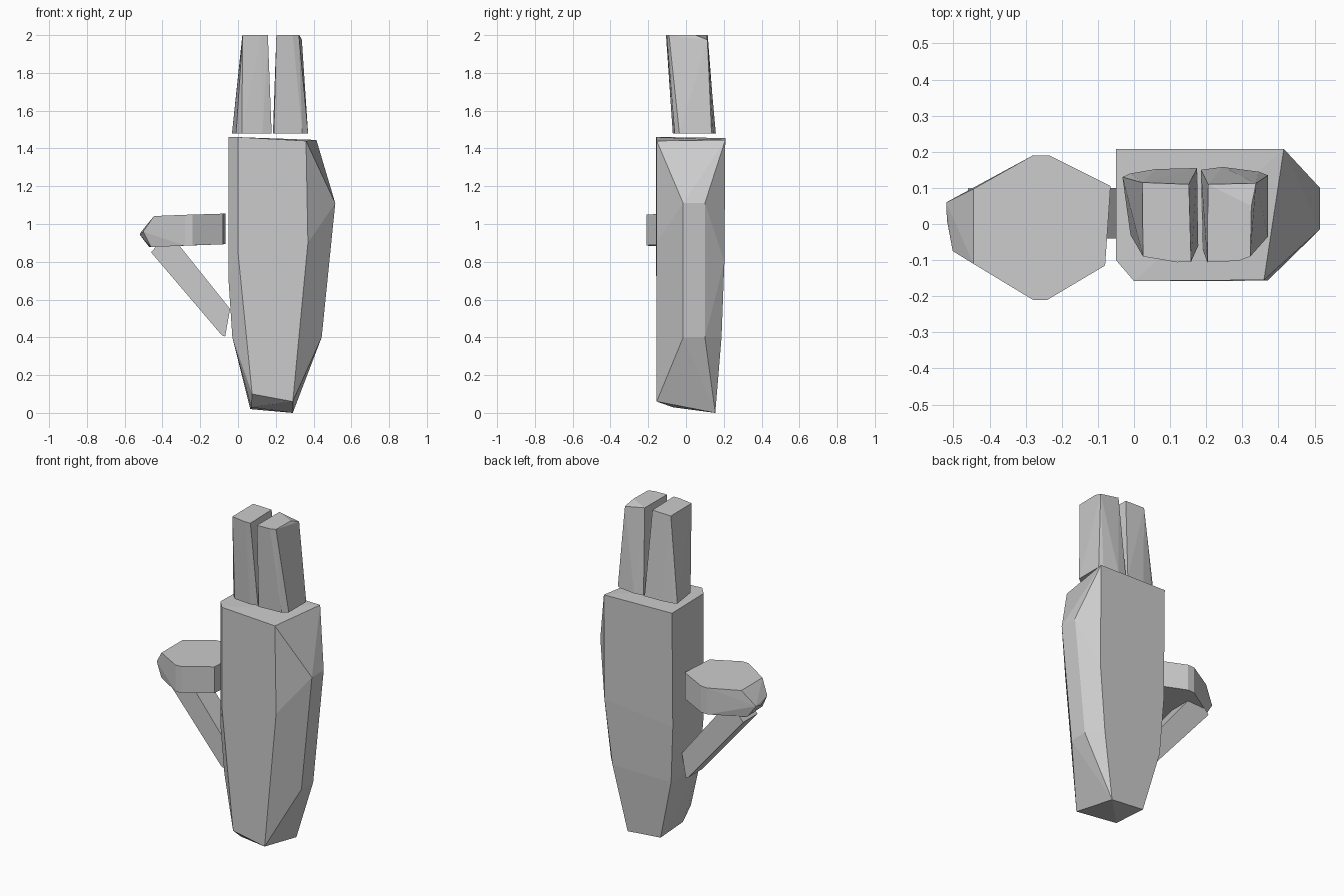
import bpy, bmesh, math


def hull(name, pts):
    """Faceted solid wrapped around a few corner points."""
    bm = bmesh.new()
    for p in pts:
        bm.verts.new(p)
    res = bmesh.ops.convex_hull(bm, input=bm.verts[:])
    loose = [v for v in bm.verts if not v.link_faces]
    bmesh.ops.delete(bm, geom=loose, context='VERTS')
    bmesh.ops.dissolve_limit(bm, angle_limit=math.radians(1.5),
                             verts=bm.verts[:], edges=bm.edges[:])
    bmesh.ops.recalc_face_normals(bm, faces=bm.faces[:])
    me = bpy.data.meshes.new(name)
    bm.to_mesh(me)
    bm.free()
    ob = bpy.data.objects.new(name, me)
    bpy.context.collection.objects.link(ob)
    return ob


def at(z, outline):
    return [(x, y, z) for x, y in outline]


# Main body: tapered slab with a bulging right side
body = [
    # top rim
    (-0.05, -0.10, 1.46), (0.0, -0.158, 1.46), (0.36, -0.155, 1.44),
    (0.415, 0.208, 1.445), (-0.05, 0.208, 1.455),
    # left and front edges
    (-0.05, -0.10, 0.70), (-0.05, 0.20, 0.75), (0.0, -0.158, 0.85),
    (0.37, -0.157, 0.90), (-0.03, -0.09, 0.40), (-0.03, 0.188, 0.40),
    # right bulge
    (0.515, -0.015, 1.11), (0.515, 0.10, 1.11),
    (0.443, -0.015, 0.40), (0.443, 0.10, 0.40),
    (0.415, 0.203, 0.80), (0.37, 0.188, 0.40),
    # foot
    (0.075, -0.155, 0.10), (0.29, -0.155, 0.06),
    (0.065, 0.155, 0.02), (0.29, 0.155, 0.0), (0.07, -0.07, 0.03),
]
hull("body", body)

# Two upright prongs leaning forward
hull("left_prong", at(1.48, [
    (-0.032, 0.13), (-0.01, 0.14), (0.06, 0.152), (0.175, 0.155),
    (0.178, -0.06), (0.13, -0.07), (0.02, -0.06), (-0.01, -0.03)]) +
    at(2.0, [(0.023, 0.115), (0.152, 0.11), (0.158, -0.105), (0.12, -0.106),
             (0.025, -0.09)]))
hull("right_prong", at(1.48, [
    (0.185, 0.15), (0.245, 0.158), (0.345, 0.145), (0.371, 0.135),
    (0.371, -0.035), (0.34, -0.06), (0.19, -0.07)]) +
    at(2.0, [(0.205, 0.11), (0.325, 0.05), (0.322, -0.09), (0.29, -0.102),
             (0.203, -0.106)]) + [(0.338, 0.113, 1.975)])

# Side plate: rough hexagon with a pointed outer end
plate_mid = [(-0.28, 0.19), (-0.235, 0.19), (-0.065, 0.105),
             (-0.08, -0.115), (-0.24, -0.21), (-0.28, -0.21)]
plate = [(x, y, 1.055 + (x + 0.07) * 0.03) for x, y in plate_mid]
plate += [(x, y, 0.893 + (x + 0.07) * 0.035) for x, y in plate_mid]
plate += [(-0.445, 0.097, 1.042), (-0.445, -0.11, 1.042),
          (-0.52, 0.06, 0.95), (-0.518, 0.01, 0.94), (-0.502, -0.075, 0.96),
          (-0.47, 0.075, 0.878), (-0.46, -0.09, 0.878)]
hull("side_plate", plate)

# Diagonal strut from plate down to body
strut = [(-0.46, 0.85), (-0.085, 0.41), (-0.068, 0.405),
         (-0.042, 0.55), (-0.31, 0.885), (-0.43, 0.885)]
hull("strut", [(x, y, z) for x, z in strut for y in (-0.04, 0.10)])
